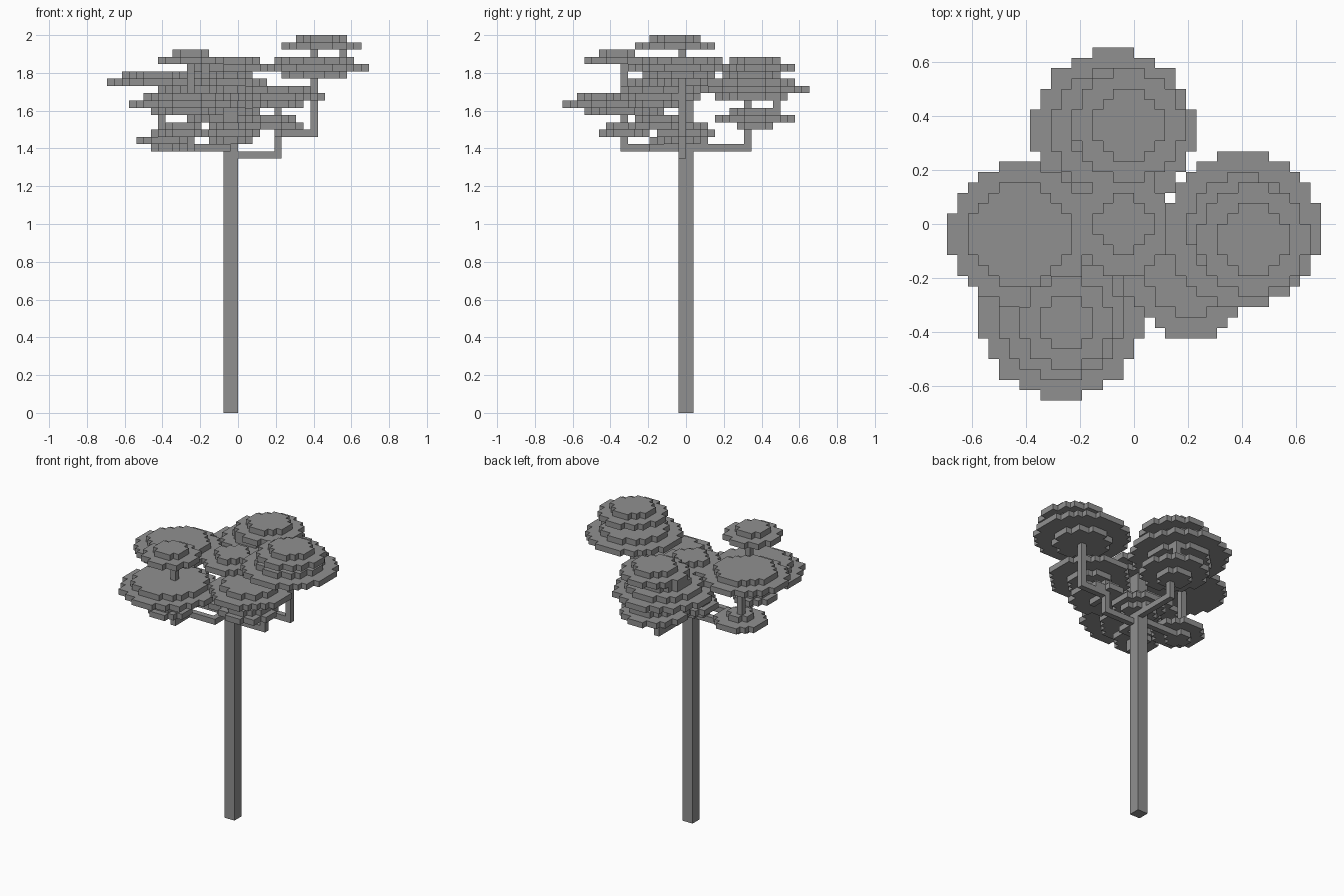
import bpy
import bmesh
import math

cube = bpy.data.objects.get("Cube")
if cube:
    bpy.data.objects.remove(cube, do_unlink=True)

UNIT = 2 / 52  # edge of one block

grey = bpy.data.materials.new("plain_grey")
grey.use_nodes = True
colour = (0.28, 0.28, 0.28, 1)
grey.diffuse_color = colour
grey.node_tree.nodes["Principled BSDF"].inputs["Base Color"].default_value = colour


def finish(name, bm):
    bmesh.ops.scale(bm, vec=(UNIT, UNIT, UNIT), verts=bm.verts)
    bmesh.ops.recalc_face_normals(bm, faces=bm.faces)
    mesh = bpy.data.meshes.new(name)
    bm.to_mesh(mesh)
    bm.free()
    mesh.materials.append(grey)
    obj = bpy.data.objects.new(name, mesh)
    bpy.context.collection.objects.link(obj)


def add_prism(bm, outline, bottom, top):
    base = bm.faces.new([bm.verts.new((x, y, bottom)) for x, y in outline])
    grown = bmesh.ops.extrude_face_region(bm, geom=[base], use_keep_orig=True)
    verts = [v for v in grown["geom"] if isinstance(v, bmesh.types.BMVert)]
    bmesh.ops.translate(bm, vec=(0, 0, top - bottom), verts=verts)


def add_box(bm, low, high):
    (a, b, c), (d, e, f) = low, high
    add_prism(bm, [(a, b), (d, b), (d, e), (a, e)], c, f)


def stepped_disc(cx, cy, size):
    """Outline of a round patch of blocks, size blocks across."""
    reach = size / 2 - 0.15
    right = []
    for row in range(size):
        off = row + 0.5 - size / 2
        half = 0.5 if size % 2 == 0 else 0
        while math.hypot(half + 1, off) <= reach:
            half += 1
        half += 0.5
        y = cy - size / 2 + row
        if right and right[-1][0] == half:
            right[-1] = (half, y + 1)
        else:
            right += [(half, y), (half, y + 1)]
    return [(cx + h, y) for h, y in right] + [(cx - h, y) for h, y in reversed(right)]


def canopy(name, cx, cy, first, sizes):
    """Stack of one-block-high discs, starting at level first."""
    bm = bmesh.new()
    for level, size in enumerate(sizes, first):
        add_prism(bm, stepped_disc(cx, cy, size), level, level + 1)
    finish(name, bm)


def branch(name, points):
    """One-block-thick limb through block positions, one axis at a time."""
    bm = bmesh.new()
    for p, q in zip(points, points[1:]):
        add_box(bm, [min(a, b) for a, b in zip(p, q)],
                [max(a, b) + 1 for a, b in zip(p, q)])
    finish(name, bm)


# Trunk
bm = bmesh.new()
add_box(bm, (-2, -1, 0), (0, 1, 45))
finish("trunk", bm)

# Leaf layers
canopy("left_crown", 10.5, -0.5, 46, [9, 15, 11])
canopy("left_cap", 11.5, -1.5, 50, [11, 7])
canopy("right_crown", -11, -1, 45, [14, 10])
canopy("right_low_tuft", -10, -1, 36, [4, 8, 4])
canopy("front_crown", -7, -9, 41, [10, 16, 12])
canopy("front_cap", -6.5, -9.5, 48, [9, 5])
canopy("front_low_tuft", -7.5, -8.5, 38, [7, 5])
canopy("back_crown", -2, 9, 43, [10, 16, 12, 8])
canopy("back_cap", -0.5, 9.5, 47, [11, 7])
canopy("back_low_tuft", -0.5, 9.5, 39, [5, 11, 7])
canopy("inner_crown", 5.5, -4.5, 42, [7, 13, 9])
canopy("inner_low_tuft", 4.5, -3.5, 39, [9, 7])
canopy("middle_crown", -1, 0, 44, [6, 10, 6])
canopy("middle_low_tuft", -1, 0, 37, [6, 8, 6])

# Limbs
branch("left_branch", [(-1, -1, 35), (5, -1, 35), (5, -1, 38), (10, -1, 38), (10, -1, 50)])
branch("left_cap_stem", [(14, -1, 48), (14, -1, 50)])
branch("inner_stem", [(5, -1, 38), (5, -4, 38), (5, -4, 43)])
branch("right_branch", [(-2, -1, 36), (-11, -1, 36), (-11, -1, 45)])
branch("front_branch", [(-2, -1, 36), (-2, -5, 36), (-7, -5, 36), (-7, -9, 36), (-7, -9, 48)])
branch("back_branch", [(-1, 0, 36), (-1, 8, 36), (-1, 8, 47)])
branch("back_low_stem", [(1, 12, 41), (1, 12, 44)])
